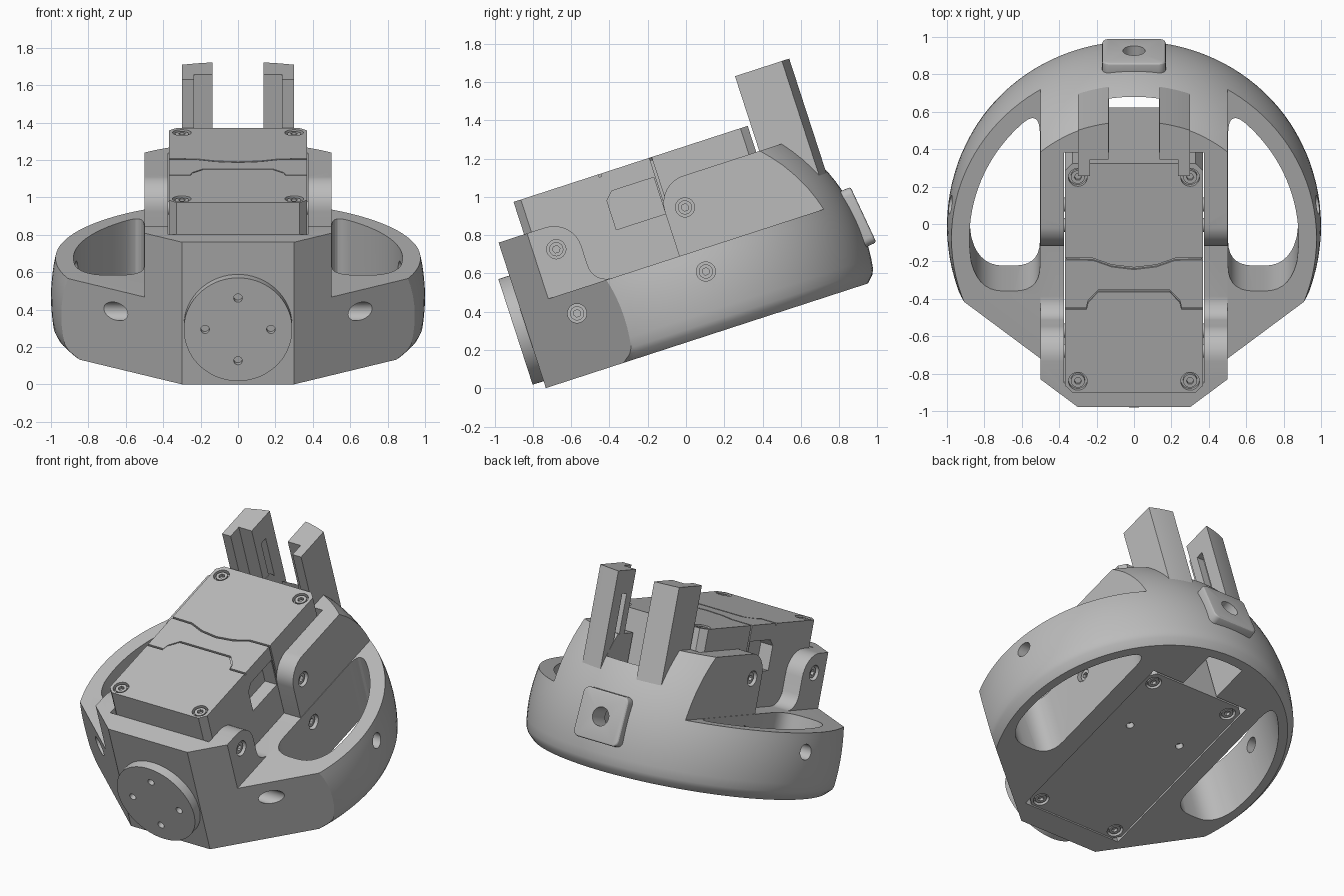
import bpy, bmesh
from math import sin, cos, pi, radians, sqrt
from mathutils import Matrix

if "Cube" in bpy.data.objects:
    bpy.data.objects.remove(bpy.data.objects["Cube"])

grey = bpy.data.materials.new("plain grey")
grey.use_nodes = True
grey.diffuse_color = (0.5, 0.5, 0.5, 1)
grey.node_tree.nodes["Principled BSDF"].inputs["Base Color"].default_value = (0.5, 0.5, 0.5, 1)

parts = []
TILT = Matrix.Rotation(radians(18), 4, 'X')
MID, BASE, DECK, ROOF = 0.135, 0.227, 0.667, 1.06   # dome centre in y, and key heights


def finish(name, bm):
    bmesh.ops.recalc_face_normals(bm, faces=bm.faces)
    mesh = bpy.data.meshes.new(name)
    bm.to_mesh(mesh)
    bm.free()
    mesh.materials.append(grey)
    ob = bpy.data.objects.new(name, mesh)
    bpy.context.collection.objects.link(ob)
    return ob


def part(ob):
    parts.append(ob)
    return ob


def prism(name, pts, lo, hi, axis='z'):
    """Extrude a 2D outline along an axis."""
    place = {'x': lambda a, b, h: (h, a, b), 'y': lambda a, b, h: (a, h, b),
             'z': lambda a, b, h: (a, b, h)}[axis]
    bm = bmesh.new()
    low = [bm.verts.new(place(a, b, lo)) for a, b in pts]
    high = [bm.verts.new(place(a, b, hi)) for a, b in pts]
    bm.faces.new(low)
    bm.faces.new(high)
    n = len(pts)
    for i in range(n):
        j = (i + 1) % n
        bm.faces.new((low[i], low[j], high[j], high[i]))
    return finish(name, bm)


def arc(cx, cy, r, a0, a1, n):
    return [(cx + r * cos(radians(a0 + (a1 - a0) * i / n)),
             cy + r * sin(radians(a0 + (a1 - a0) * i / n))) for i in range(n + 1)]


def circle(cx, cy, r, n=32):
    return arc(cx, cy, r, 0, 360, n)[:-1]


def rect(x0, y0, x1, y1):
    return [(x0, y0), (x1, y0), (x1, y1), (x0, y1)]


def corner(a, p, b, n=7):
    """Rounded corner at p running from a to b."""
    return [tuple((1 - t) ** 2 * a[k] + 2 * t * (1 - t) * p[k] + t * t * b[k] for k in (0, 1))
            for t in (i / n for i in range(n + 1))]


def mirror(pts):
    return [(-x, y) for x, y in pts]


def combine(target, tool, op='DIFFERENCE', keep=False):
    mod = target.modifiers.new("boolean", 'BOOLEAN')
    mod.operation, mod.object, mod.solver = op, tool, 'EXACT'
    bpy.context.view_layer.objects.active = target
    bpy.ops.object.modifier_apply(modifier=mod.name)
    if not keep:
        bpy.data.objects.remove(tool)


def screw(name, a, b, lo, hi, axis, outer):
    """Socket-head screw; outer is the end that carries the socket."""
    head = part(prism(name, circle(a, b, 0.037, 24), lo, hi, axis))
    combine(head, prism("socket", circle(a, b, 0.02, 6), outer - 0.02, outer + 0.02, axis))


# Ring body: a lathed dome, chamfered at the bottom
profile = [(0, BASE), (0.938, BASE), (0.973, 0.262)]
for i in range(15):
    w = 0.29 + (ROOF - 0.29) * i / 14
    profile.append((sqrt(1 - (w - 0.45) ** 2), w))
profile.append((0, ROOF))
bm = bmesh.new()
vs = [bm.verts.new((r, MID, w)) for r, w in profile]
es = [bm.edges.new(p) for p in zip(vs, vs[1:])]
bmesh.ops.spin(bm, geom=vs + es, cent=(0, MID, 0), axis=(0, 0, 1), angle=2 * pi, steps=112)
bmesh.ops.remove_doubles(bm, verts=bm.verts, dist=0.0005)
body = part(finish("ring_body", bm))

# Leave only the rounded rear block standing above the ring deck
front_clear = [(-1.5, DECK), (0.18, DECK)] + arc(0.33, 0.911, 0.15, 180, 90, 8) + [(0.33, 1.4), (-1.5, 1.4)]
combine(body, prism("front_clear", front_clear, -1.5, 1.5, 'x'))
for s in (-1, 1):
    combine(body, prism("side_clear", rect(s * 0.5, -1.5, s * 1.5, 1.5), DECK, 1.4))

# Front block with rounded shoulders
block = [(-0.8, 0.5), (-0.8, 1.026)] + arc(-0.44, 0.876, 0.15, 90, 0, 8) \
    + arc(-0.19, 0.767, 0.1, 180, 270, 6) + [(-0.19, 0.5)]
combine(body, prism("front_block", block, -0.5, 0.5, 'x'), 'UNION')

# Angled front faces
wedge = [(-0.3, -0.696), (0.3, -0.696), (1.2, 0.007), (1.2, 1.4), (-1.2, 1.4), (-1.2, 0.007)]
combine(body, prism("front_wedge", wedge, 0, 1.5), 'INTERSECT')

# Pocket for the motor and cable slot behind it
combine(body, prism("motor_pocket", rect(-0.375, -0.56, 0.375, 0.745), 0, 2))
combine(body, prism("cable_slot", [(-0.135, 0.6), (0.135, 0.6)] + arc(0, MID, 0.88, 81.2, 98.8, 8), 0, 2))

# Side windows
rim = arc(0, MID, 0.88, -9, 48, 24)
window = corner((0.503, -0.02), (0.503, -0.16), (0.64, -0.16)) \
    + corner((0.70, -0.16), (0.83, -0.16), rim[0]) + rim[1:-1] \
    + corner(rim[-1], (0.503, 0.859), (0.503, 0.72))
for pts in (window, mirror(window)):
    combine(body, prism("window", pts, 0, 0.75))

# Side screws with access holes
for s, side in ((1, "left"), (-1, "right")):
    for y, where in ((-0.42, "front"), (0.287, "rear")):
        for z, level in ((0.548, "lower"), (0.9, "upper")):
            combine(body, prism("bore", circle(y, z, 0.05), s * 0.4, s * 1.5, 'x'))
            screw(f"{side}_{where}_{level}_screw", y, z, s * 0.36, s * 0.485, 'x', s * 0.485)

# Rear prongs with an L-shaped plan
prong_plan = [(0.3, 0.747), (0.235, 0.747), (0.235, 0.84), (0.137, 0.84)] + arc(0, MID, 0.92, 81.5, 71, 6)
for s, side in ((1, "left"), (-1, "right")):
    pts = prong_plan if s > 0 else mirror(prong_plan)
    prong = part(prism(side + "_prong", pts, 0.5, 1.471))
    combine(prong, prism("groove", rect(s * 0.1, 0.9, s * 0.19, 0.95), 0.98, 1.32))

# Rear button with rounded corners, tilted to follow the dome
button_pts = []
for cx, cy, a in ((0.13, 0.12, 0), (-0.13, 0.12, 90), (-0.13, -0.12, 180), (0.13, -0.12, 270)):
    button_pts += arc(cx, cy, 0.04, a, a + 90, 5)
button = part(prism("rear_button", button_pts, -0.06, 0.037, 'y'))
bevel = button.modifiers.new("bevel", 'BEVEL')
bevel.width, bevel.segments, bevel.limit_method, bevel.angle_limit = 0.014, 3, 'ANGLE', radians(50)
bpy.context.view_layer.objects.active = button
bpy.ops.object.modifier_apply(modifier="bevel")
hole = prism("button_hole", circle(0, 0, 0.06), -0.2, 0.2, 'y')
for ob in (button, hole):
    ob.data.transform(Matrix.Translation((0, 1.125, 0.572)) @ Matrix.Rotation(radians(7), 4, 'X'))
combine(button, hole, keep=True)
combine(body, hole)

# Front output disc with four holes
disc = part(prism("front_disc", circle(0, 0.555, 0.29, 72), -0.756, -0.69, 'y'))
for i in range(4):
    a = i * pi / 2
    combine(disc, prism("disc_hole", circle(0.176 * cos(a), 0.555 + 0.176 * sin(a), 0.023, 20), -0.8, -0.72, 'y'))

# Motor case with chamfered corners
X, Y0, Y1, C, TOP, LOW = 0.37, -0.556, 0.73, 0.04, 1.204, 0.234
case = [(-X + C, Y0), (X - C, Y0), (X, Y0 + C), (X, Y1 - C), (X - C, Y1), (-X + C, Y1), (-X, Y1 - C), (-X, Y0 + C)]
motor = part(prism("motor_case", case, LOW, TOP))

# Lid seams
half_seams = ([(0.4, 0.19), (0.22, 0.187), (0.12, 0.15), (0, 0.135)],
              [(0.4, -0.09), (0.255, -0.09), (0.245, -0.05), (0.19, 0.01), (0, 0.01)])
for half in half_seams:
    line = half + mirror(half)[-2::-1]
    back = [(x, y + 0.012) for x, y in reversed(line)]
    combine(motor, prism("seam", line + back, TOP - 0.015, TOP + 0.1))

# Connector recesses and lid joint on the case sides
for s in (-1, 1):
    recess = [(-0.09, 0.9), (0.18, 0.9), (0.18, 1.1), (-0.05, 1.1), (-0.09, 1.06)]
    combine(motor, prism("connector_recess", recess, s * 0.28, s * 0.5, 'x'))
    combine(motor, prism("side_joint", rect(0.19, 0.7, 0.202, 1.3), s * 0.36, s * 0.5, 'x'))

# Lid and base screws
for x, side in ((0.3, "left"), (-0.3, "right")):
    for y, where in ((-0.493, "front"), (0.653, "rear")):
        for z, d, level in ((TOP, -1, "lid"), (LOW, 1, "base")):
            combine(motor, prism("bore", circle(x, y, 0.05), z + d * 0.03, z - d * 0.1))
            screw(f"{level}_{side}_{where}_screw", x, y, z + d * 0.05, z + d * 0.006, 'z', z + d * 0.006)
for x in (-0.2, 0.2):
    combine(motor, prism("base_hole", circle(x, 0.287, 0.025, 20), 0, LOW + 0.04))

# Tilt everything into its resting pose and smooth the curved surfaces
bpy.ops.object.select_all(action='DESELECT')
for ob in parts:
    ob.data.transform(TILT)
    ob.select_set(True)
bpy.context.view_layer.objects.active = body
bpy.ops.object.shade_smooth_by_angle(angle=radians(25))
